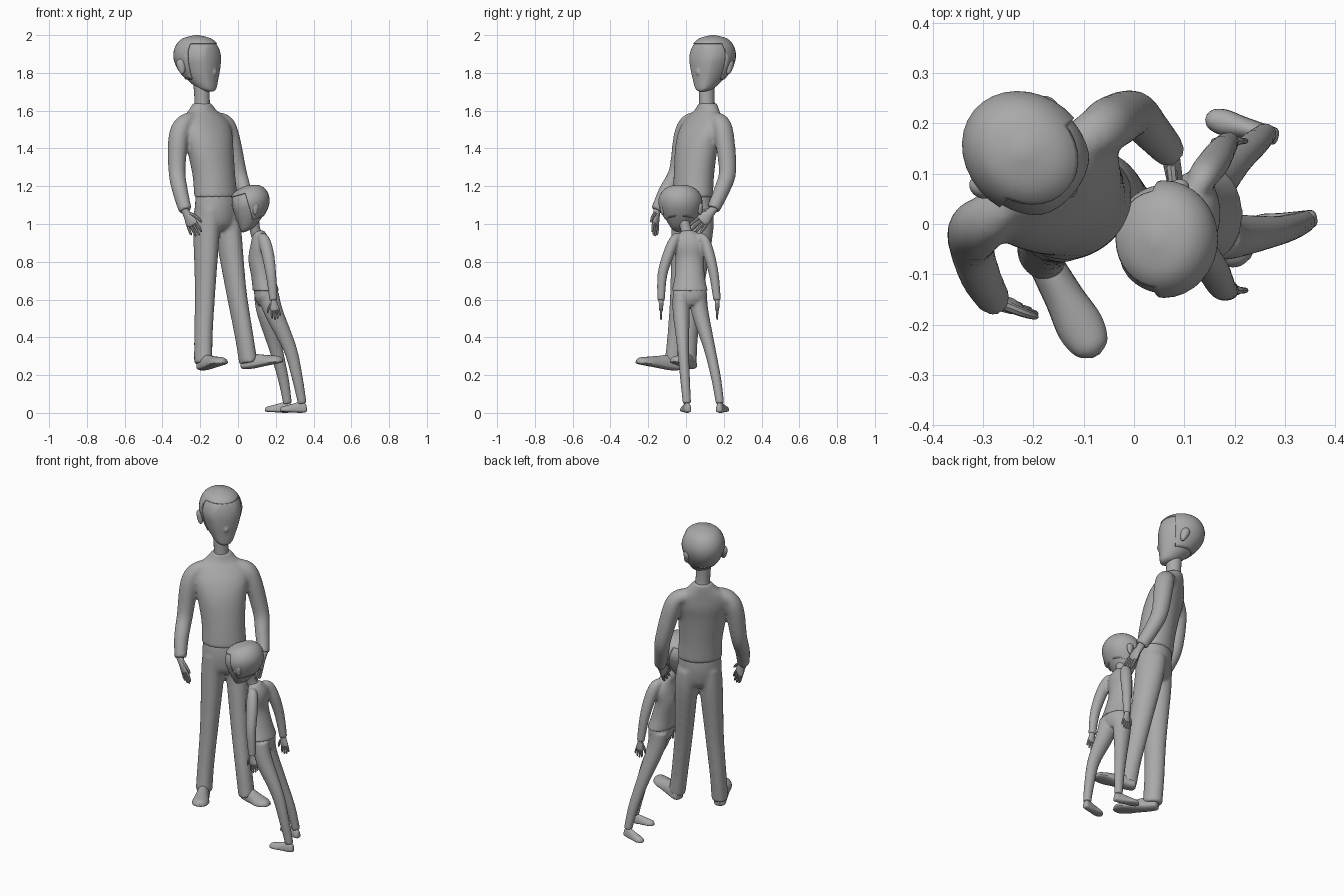
import bpy, bmesh, math
from mathutils import Vector

cube = bpy.data.objects.get("Cube")
if cube:
    bpy.data.objects.remove(cube, do_unlink=True)

grey = bpy.data.materials.new("plain grey")
grey.use_nodes = True
grey.diffuse_color = (0.4, 0.4, 0.4, 1)
grey.node_tree.nodes["Principled BSDF"].inputs["Base Color"].default_value = (0.4, 0.4, 0.4, 1)


def finish(name, bm):
    bmesh.ops.recalc_face_normals(bm, faces=bm.faces)
    mesh = bpy.data.meshes.new(name)
    bm.to_mesh(mesh)
    bm.free()
    mesh.materials.append(grey)
    ob = bpy.data.objects.new(name, mesh)
    bpy.context.collection.objects.link(ob)
    bpy.ops.object.select_all(action="DESELECT")
    ob.select_set(True)
    bpy.context.view_layer.objects.active = ob
    bpy.ops.object.shade_smooth_by_angle(angle=math.radians(40))
    return ob


def fuse(name, pieces, voxel, rounds):
    """Blend overlapping closed pieces into one smooth skin."""
    total = bmesh.new()
    for bm in pieces:
        bmesh.ops.recalc_face_normals(bm, faces=bm.faces)
        piece = bpy.data.meshes.new("piece")
        bm.to_mesh(piece)
        bm.free()
        total.from_mesh(piece)
        bpy.data.meshes.remove(piece)
    ob = finish(name, total)
    skin = ob.modifiers.new("skin", "REMESH")
    skin.mode = "VOXEL"
    skin.voxel_size = voxel
    skin.use_smooth_shade = True
    soft = ob.modifiers.new("soften", "SMOOTH")
    soft.factor = 0.5
    soft.iterations = rounds


def spline(rows, steps):
    """Smooth curve through rows of (x, y, z, half width, half depth)."""
    out = []
    for i in range(len(rows) - 1):
        p0, p1 = rows[max(i - 1, 0)], rows[i]
        p2, p3 = rows[i + 1], rows[min(i + 2, len(rows) - 1)]
        for k in range(steps):
            t = k / steps
            out.append([b + 0.5 * t * (c - a + t * (2 * a - 5 * b + 4 * c - d + t * (3 * (b - c) + d - a)))
                        for a, b, c, d in zip(p0, p1, p2, p3)])
    return out + [list(rows[-1])]


def loft(rows, side, sides=20, steps=5, fixed=None, flat=1.0):
    """Skin elliptical rings along a path; flat squashes the underside."""
    rows = spline(rows, steps)
    pts = [Vector(r[:3]) for r in rows]
    bm = bmesh.new()
    rings = []
    for i, r in enumerate(rows):
        t = fixed or (pts[min(i + 1, len(pts) - 1)] - pts[max(i - 1, 0)]).normalized()
        u = Vector(side)
        u = (u - t * u.dot(t)).normalized()
        v = t.cross(u)
        if flat < 1 and v.z < 0:
            v = -v
        ring = []
        for k in range(sides):
            a = math.tau * k / sides
            s = math.sin(a) * (flat if math.sin(a) < 0 else 1)
            ring.append(bm.verts.new(pts[i] + u * max(r[3], 0.001) * math.cos(a) + v * max(r[4], 0.001) * s))
        rings.append(ring)
    for a, b in zip(rings, rings[1:]):
        for k in range(sides):
            j = (k + 1) % sides
            bm.faces.new((a[k], a[j], b[j], b[k]))
    bm.faces.new(rings[0])
    bm.faces.new(rings[-1])
    return bm


def part(name, rows, side, **kw):
    return finish(name, loft(rows, side, **kw))


def hand(name, wrist, direction, width, size):
    """Palm, four fingers and a thumb; width points to the thumb."""
    w, d = Vector(wrist), Vector(direction).normalized()
    u = Vector(width)
    u = (u - d * u.dot(d)).normalized()

    def row(along, across, a, b):
        return (*(w + (d * along + u * across) * size), a * size, b * size)
    part(name + "_palm", [row(-.15, 0, .16, .15), row(.1, 0, .17, .13), row(.35, .02, .25, .12),
                          row(.55, 0, .24, .1), row(.6, 0, .1, .05)], u, sides=12, steps=3)
    for i in range(4):
        o = .18 - .12 * i
        tip = (1.0, 1.08, 1.04, .92)[i]
        part(f"{name}_finger_{i + 1}", [row(.48, o, .065, .07), row(.75, o * 1.25, .06, .06),
                                        row(tip - .05, o * 1.3, .045, .045), row(tip, o * 1.3, .005, .005)],
             u, sides=8, steps=3)
    part(name + "_thumb", [row(.1, .12, .08, .08), row(.35, .33, .07, .07), row(.6, .42, .05, .05),
                           row(.66, .43, .005, .005)], u, sides=8, steps=3)


def foot(name, heel, toe, width, height):
    """Shoe with a flat sole running from heel to toe."""
    h, t = Vector(heel), Vector(toe)
    side = (t - h).cross(Vector((0, 0, 1)))
    profile = [(0, .25, .3), (.05, .65, .8), (.25, .75, 1), (.5, .85, .8), (.75, 1, .6), (.93, .75, .45), (1, .2, .2)]
    part(name, [(*h.lerp(t, f), width * a, height * b) for f, a, b in profile], side, steps=4, flat=0.3)


def head(name, centre, forward, size, wide, puff, front):
    """Skull with jaw, ears and nose under a raised hair cap."""
    c, f = Vector(centre), Vector(forward).normalized()
    s = f.cross(Vector((0, 0, 1))).normalized()
    up = s.cross(f)
    # height, forward shift, half width, half depth
    profile = [(-.165, .085, .015, .015), (-.15, .065, .045, .05), (-.1, .033, .075, .09), (-.04, .01, .099, .122),
               (.02, 0, .112, .132), (.075, -.005, .1, .116), (.115, -.008, .066, .076), (.134, -.008, .005, .005)]

    def rows(extra):
        return [(*(c + (up * z + f * o) * size), (a + extra) * size * wide, (b + extra) * size) for z, o, a, b in profile]
    # Skull with a flattened face
    skull = loft(rows(0), s, sides=32, steps=4, fixed=up)
    for v in skull.verts:
        d = (v.co - c).dot(f)
        if d > .1 * size:
            v.co -= f * (d - .1 * size) * .4
    pieces = [skull]
    for k in (1, -.9):
        ear = c + (s * k * .1 * wide - up * .035 - f * .025) * size
        pieces.append(loft([(*(ear + (up * z - f * z * .3 + s * k * .01) * size), a * size, b * size)
                            for z, a, b in [(-.04, .003, .003), (-.025, .013, .015), (.015, .02, .026),
                                            (.035, .014, .018), (.042, .002, .002)]], s, sides=12, steps=3))
    pieces.append(loft([(*(c + (up * z + f * d) * size), a * size, a * size) for z, d, a in
                        [(.0, .098, .01), (-.04, .105, .013), (-.065, .109, .017), (-.08, .102, .008)]],
                       s, sides=12, steps=3))
    fuse(name + "_skull", pieces, .005 * size, 4)
    # Hair cap, cut away in front of the ears and below the hairline
    bm = loft(rows(puff), s, sides=32, steps=4, fixed=up)
    for normal, offset in ((up, -.1), (up, .09), (f, front)):
        bmesh.ops.bisect_plane(bm, geom=bm.verts[:] + bm.edges[:] + bm.faces[:],
                               plane_co=c + normal * offset * size, plane_no=normal)
    gone = []
    for face in bm.faces:
        p = (face.calc_center_median() - c) / size
        if p.dot(up) < -.1 or (p.dot(f) > front and p.dot(up) < .09):
            gone.append(face)
    bmesh.ops.delete(bm, geom=gone, context="FACES")
    hair = finish(name + "_hair", bm)
    hair.modifiers.new("thickness", "SOLIDIFY").thickness = puff * size


# ---- Adult ----
S = (.81, .58, 0)
UP = Vector((0, 0, 1))
head("adult_head", (-.212, .138, 1.866), (.77, -.64, 0), 1.0, 1.0, .006, .025)
part("adult_neck", [(-.19, .115, 1.58, .05, .05), (-.19, .11, 1.65, .04, .042), (-.195, .11, 1.77, .043, .045)], S)
torso = loft([(-.117, .035, 1.14, .122, .1), (-.128, .042, 1.26, .12, .1), (-.148, .055, 1.4, .135, .1),
              (-.165, .075, 1.49, .15, .092), (-.178, .095, 1.555, .135, .072),
              (-.187, .11, 1.6, .085, .056), (-.19, .115, 1.64, .05, .05)], S, sides=28, fixed=UP)
right_sleeve = loft([(-.23, .07, 1.56, .035, .04), (-.285, .015, 1.535, .044, .05),
                     (-.315, -.012, 1.46, .052, .056), (-.323, -.045, 1.28, .045, .047),
                     (-.305, -.105, 1.17, .041, .043), (-.278, -.152, 1.07, .034, .037)], S)
left_sleeve = loft([(-.13, .15, 1.56, .035, .04), (-.07, .185, 1.535, .044, .05),
                    (-.042, .203, 1.46, .05, .054), (0, .22, 1.28, .045, .047),
                    (.03, .19, 1.18, .041, .043), (.07, .145, 1.08, .034, .037)], S)
fuse("adult_sweater", [torso, right_sleeve, left_sleeve], .009, 10)
pelvis = loft([(-.117, .035, 1.16, .115, .094), (-.115, .032, 1.08, .12, .096), (-.113, .03, 1.0, .115, .082),
               (-.112, .03, .965, .08, .05)], S, sides=28, fixed=UP)
right_leg = loft([(-.163, 0, 1.08, .06, .085), (-.167, -.003, .95, .064, .08),
                  (-.174, -.025, .65, .051, .062), (-.183, -.045, .42, .046, .056),
                  (-.184, -.062, .26, .046, .055)], S)
left_leg = loft([(-.062, .07, 1.08, .06, .085), (-.05, .068, .95, .064, .08),
                 (-.01, .035, .65, .051, .062), (.03, .012, .42, .046, .056),
                 (.055, .005, .265, .046, .055)], S)
fuse("adult_trousers", [pelvis, right_leg, left_leg], .009, 8)
foot("adult_right_shoe", (-.2, -.035, .238), (-.075, -.262, .268), .047, .062)
foot("adult_left_shoe", (.02, .035, .245), (.235, -.06, .275), .047, .062)
hand("adult_right_hand", (-.275, -.155, 1.06), (.06, -.012, -.12), (.8, -.35, 0), .13)
hand("adult_left_hand", (.072, .138, 1.07), (.02, -.1, -.11), (0, -1, 1), .14)

# ---- Child ----
Y = (0, 1, 0)
head("child_head", (.064, -.03, 1.1), (-.95, 0, -.28), .78, 1.24, .009, .01)
part("child_neck", [(.11, .015, .92, .034, .034), (.09, 0, .97, .028, .028), (.08, -.02, 1.05, .03, .03)], Y)
shirt = [loft([(.148, .02, .645, .096, .07), (.132, .02, .72, .08, .062), (.113, .02, .81, .076, .058),
               (.118, .02, .88, .085, .054), (.118, .018, .925, .07, .045), (.105, .012, .965, .034, .034)],
              Y, sides=24, fixed=UP)]
# Arms: y at shoulder, elbow and wrist
for label, ys in (("right", (.095, .148, .165)), ("left", (-.06, -.125, -.132))):
    a, b, c = ys
    shirt.append(loft([(.12, a * .6, .935, .02, .02), (.138, a, .915, .028, .031),
                       (.158, (a + b) / 2, .84, .03, .033), (.175, b, .73, .026, .028),
                       (.188, c, .595, .02, .022)], Y))
    hand(f"child_{label}_hand", (.189, c, .595), (.015, 0, -.1), (-1, 0, 0), .095)
fuse("child_shirt", shirt, .006, 8)
hips = loft([(.147, .02, .67, .088, .063), (.15, .02, .61, .09, .062), (.152, .02, .57, .065, .045)],
            Y, sides=24, fixed=UP)
right_leg = loft([(.14, .065, .63, .045, .056), (.15, .075, .53, .045, .05), (.2, .125, .34, .031, .036),
                  (.24, .16, .18, .026, .029), (.262, .18, .05, .022, .023)], Y)
left_leg = loft([(.16, -.025, .63, .045, .056), (.19, -.025, .53, .045, .05), (.275, -.015, .34, .031, .036),
                 (.315, -.005, .18, .026, .029), (.34, .005, .05, .022, .023)], Y)
fuse("child_trousers", [hips, right_leg, left_leg], .006, 6)
foot("child_right_shoe", (.287, .172, .014), (.143, .212, .012), .026, .045)
foot("child_left_shoe", (.364, .012, .014), (.222, -.012, .012), .026, .045)
